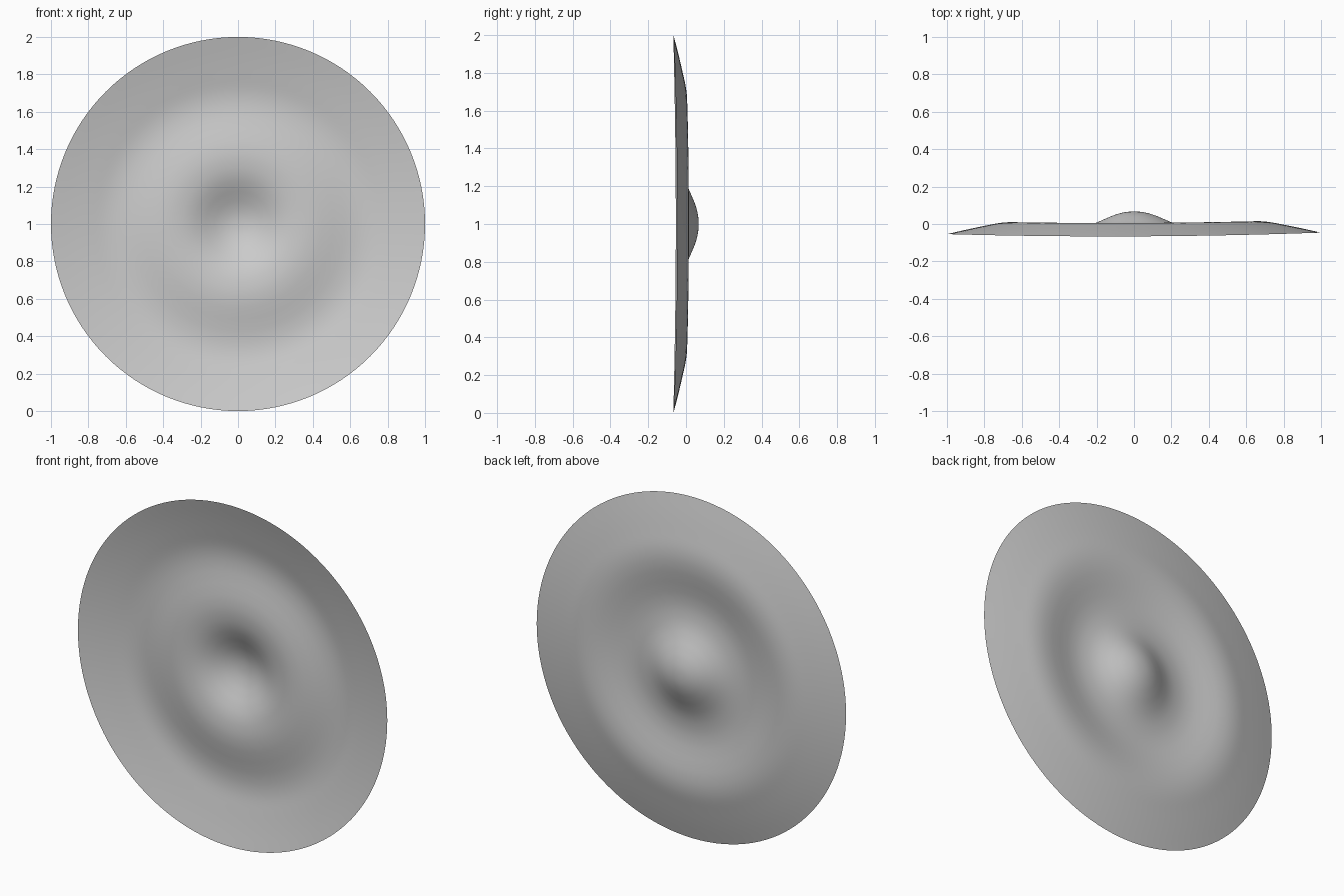
import bpy, bmesh, math

if "Cube" in bpy.data.objects:
    bpy.data.objects.remove(bpy.data.objects["Cube"])

# Radial section of the sheet: (radius, depth y)
PROFILE = [(0, .067), (.05, .063), (.1, .05), (.15, .030), (.2, .008), (.25, -.010),
           (.3, -.021), (.36, -.026), (.42, -.023), (.48, -.014), (.54, -.003),
           (.6, .006), (.66, .009), (.72, .004), (.8, -.012), (.9, -.034), (1, -.058)]
SEGMENTS, STEPS = 128, 4


def smooth_profile(pts, steps):
    """Cubic Hermite resampling through the section points."""
    def slope(i):
        a, b = pts[max(i - 1, 0)], pts[min(i + 1, len(pts) - 1)]
        return 0 if i == 0 else (b[1] - a[1]) / (b[0] - a[0])
    out = []
    for i in range(len(pts) - 1):
        (r0, y0), (r1, y1) = pts[i], pts[i + 1]
        h = r1 - r0
        for k in range(steps):
            t = k / steps
            y = ((2*t**3 - 3*t**2 + 1) * y0 + (t**3 - 2*t**2 + t) * h * slope(i)
                 + (3*t**2 - 2*t**3) * y1 + (t**3 - t**2) * h * slope(i + 1))
            out.append((r0 + h * t, y))
    return out + [pts[-1]]


def warp(r, a):
    """Slight bend of the sheet: sides lie further back than top and bottom."""
    return r * r * .008 * math.cos(2 * a) + r * .004 * math.cos(a)


# Rippled disc, a single thin sheet facing the front
bm = bmesh.new()
rings = []
section = smooth_profile(PROFILE, STEPS)
centre = bm.verts.new((0, section[0][1], 1))
for r, y in section[1:]:
    angles = [2 * math.pi * i / SEGMENTS for i in range(SEGMENTS)]
    rings.append([bm.verts.new((r * math.cos(a), y + warp(r, a), 1 + r * math.sin(a)))
                  for a in angles])
for i in range(SEGMENTS):
    j = (i + 1) % SEGMENTS
    bm.faces.new((centre, rings[0][i], rings[0][j]))
    for inner, outer in zip(rings, rings[1:]):
        bm.faces.new((inner[i], outer[i], outer[j], inner[j]))
for f in bm.faces:
    f.smooth = True
mesh = bpy.data.meshes.new("rippled_disc")
bm.to_mesh(mesh)
bm.free()
disc = bpy.data.objects.new("rippled_disc", mesh)
bpy.context.collection.objects.link(disc)
